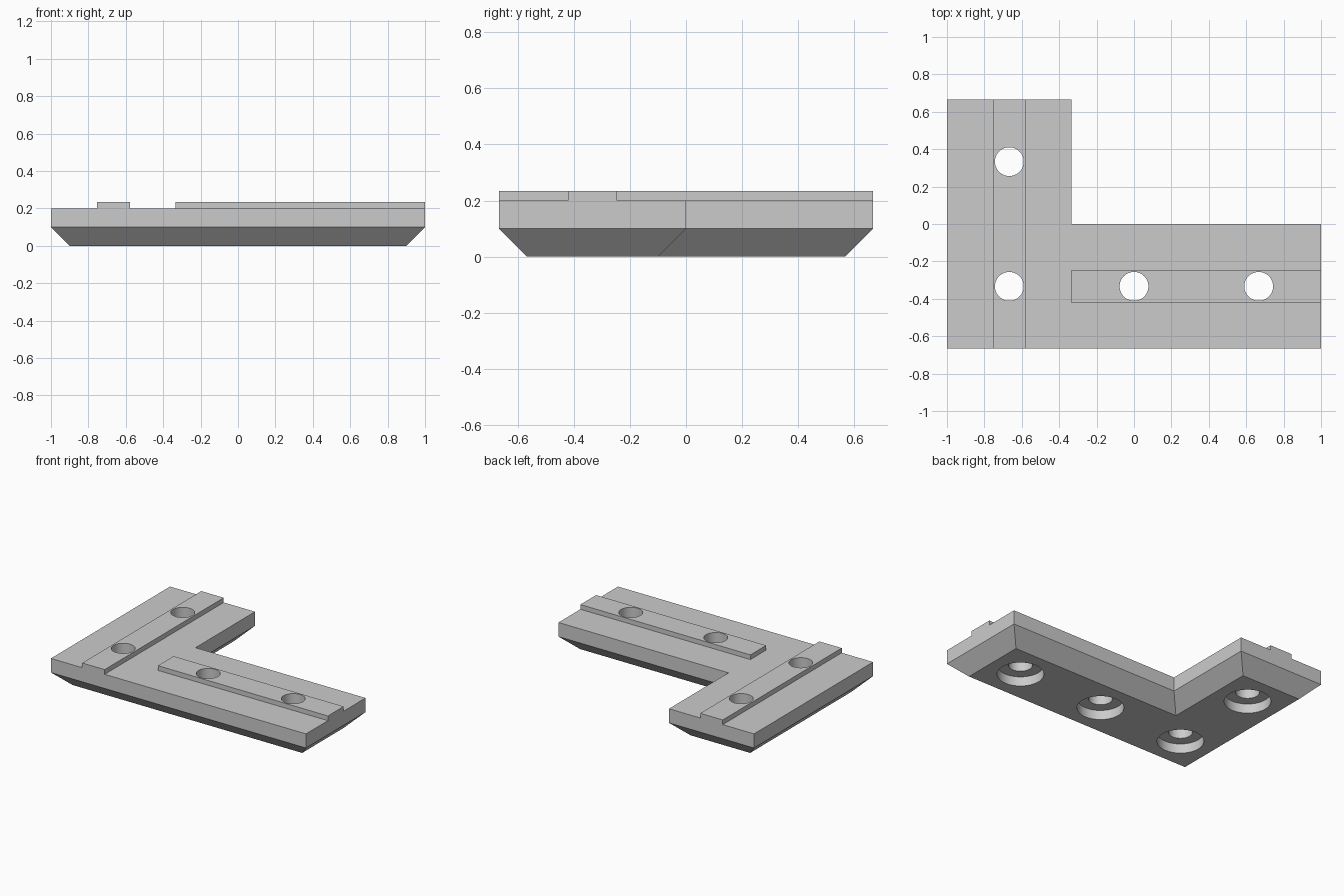
import bpy, bmesh, math

cube = bpy.data.objects.get("Cube")
if cube:
    bpy.data.objects.remove(cube, do_unlink=True)

T = 1 / 3                     # half the arm width
HEIGHT, CHAMFER, RIDGE_TOP = 0.2, 0.1, 0.2333
RIDGE_HALF = 0.088
HOLE_R, BORE_R, BORE_DEPTH = 0.077, 0.15, 0.067
HOLES = [(-2 * T, T), (-2 * T, -T), (0, -T), (2 * T, -T)]

grey = bpy.data.materials.new("plain grey")
grey.use_nodes = True
grey.diffuse_color = (0.6, 0.6, 0.6, 1)
grey.node_tree.nodes["Principled BSDF"].inputs["Base Color"].default_value = (0.6, 0.6, 0.6, 1)


def make_object(name, bm):
    bmesh.ops.recalc_face_normals(bm, faces=bm.faces)
    mesh = bpy.data.meshes.new(name)
    bm.to_mesh(mesh)
    bm.free()
    mesh.materials.append(grey)
    obj = bpy.data.objects.new(name, mesh)
    bpy.context.collection.objects.link(obj)
    return obj


def loft(bm, rings):
    """Skin a stack of matching closed rings and cap both ends."""
    loops = [[bm.verts.new(p) for p in ring] for ring in rings]
    n = len(loops[0])
    for low, high in zip(loops, loops[1:]):
        for i in range(n):
            j = (i + 1) % n
            bm.faces.new((low[i], low[j], high[j], high[i]))
    bm.faces.new(loops[0][::-1])
    bm.faces.new(loops[-1])


def l_ring(z, inset):
    """L-shaped outline pulled inwards by the inset."""
    x0, x1, xi = -1 + inset, 1 - inset, -T - inset
    y0, y1, yi = -2 * T + inset, 2 * T - inset, -inset
    return [(x, y, z) for x, y in
            ((x0, y0), (x1, y0), (x1, yi), (xi, yi), (xi, y1), (x0, y1))]


def box(name, x0, x1, y0, y1, z0, z1):
    bm = bmesh.new()
    loft(bm, [[(x0, y0, z), (x1, y0, z), (x1, y1, z), (x0, y1, z)] for z in (z0, z1)])
    return make_object(name, bm)


def circle(cx, cy, r, z, n=48):
    return [(cx + r * math.cos(math.tau * i / n),
             cy + r * math.sin(math.tau * i / n), z) for i in range(n)]


def combine(target, tool, operation):
    """Apply a boolean and discard the tool object."""
    tool.hide_render = True
    mod = target.modifiers.new(operation.title(), "BOOLEAN")
    mod.operation, mod.solver, mod.object = operation, "EXACT", tool
    bpy.context.view_layer.objects.active = target
    bpy.ops.object.modifier_apply(modifier=mod.name)
    bpy.data.objects.remove(tool, do_unlink=True)


# Corner plate with a chamfered underside
bm = bmesh.new()
loft(bm, [l_ring(0, CHAMFER), l_ring(CHAMFER, 0), l_ring(HEIGHT, 0)])
plate = make_object("corner_bracket_plate", bm)

# Raised guide ridges along both arms
long_ridge = box("back_arm_ridge", -2 * T - RIDGE_HALF, -2 * T + RIDGE_HALF,
                 -2 * T, 2 * T, 0.15, RIDGE_TOP)
side_ridge = box("left_arm_ridge", -T, 1, -T - RIDGE_HALF, -T + RIDGE_HALF,
                 0.15, RIDGE_TOP)
combine(plate, long_ridge, "UNION")
combine(plate, side_ridge, "UNION")

# Screw holes, counterbored from below
bm = bmesh.new()
for cx, cy in HOLES:
    loft(bm, [circle(cx, cy, BORE_R, -0.1), circle(cx, cy, BORE_R, BORE_DEPTH),
              circle(cx, cy, HOLE_R, BORE_DEPTH), circle(cx, cy, HOLE_R, 0.4)])
combine(plate, make_object("screw_hole_cutter", bm), "DIFFERENCE")

# Smooth hole walls, crisp plate edges
bpy.ops.object.select_all(action="DESELECT")
plate.select_set(True)
bpy.context.view_layer.objects.active = plate
bpy.ops.object.shade_smooth_by_angle(angle=math.radians(30))
